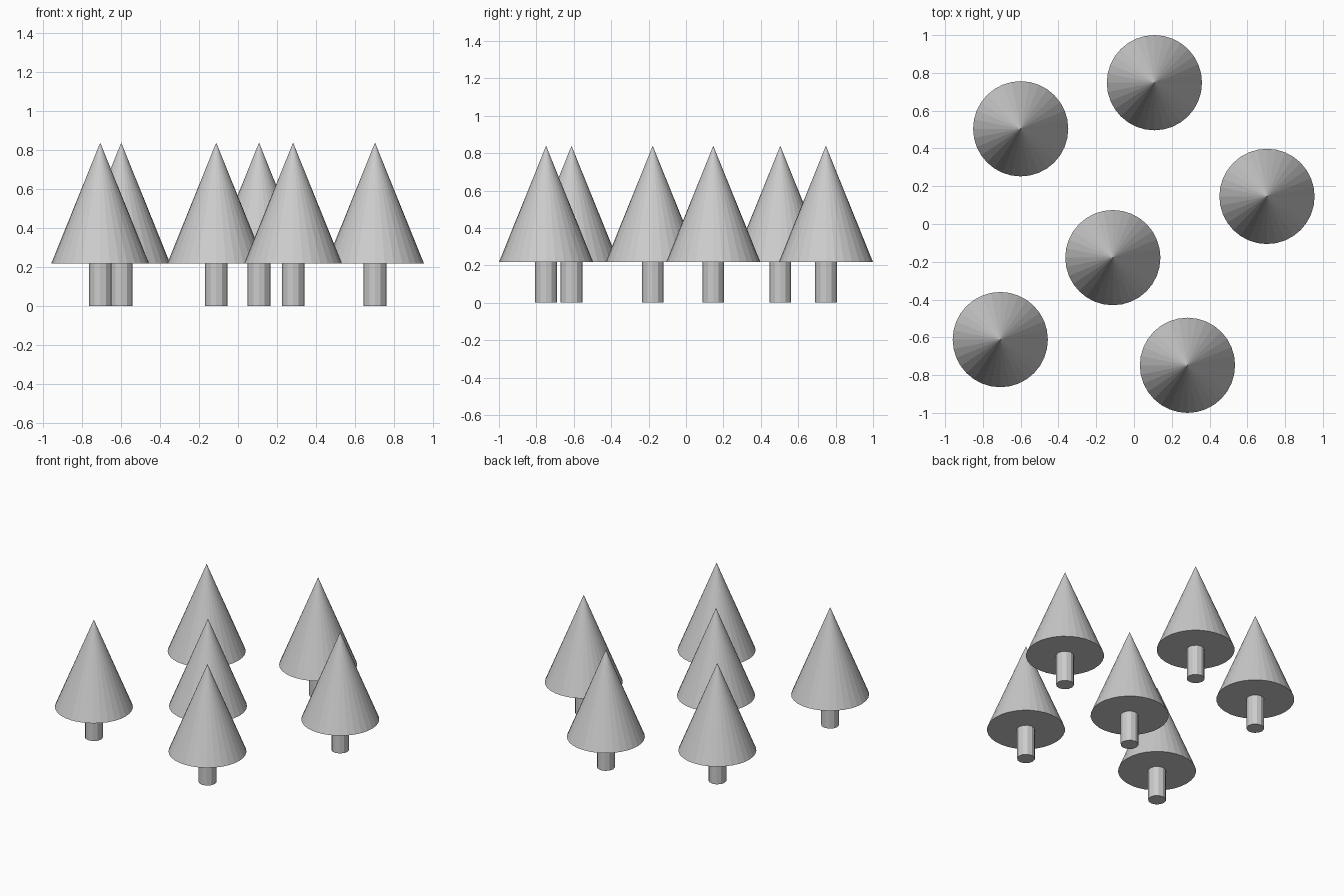
import bpy

if "Cube" in bpy.data.objects:
    bpy.data.objects.remove(bpy.data.objects["Cube"])

CONE_R, CONE_Z, TIP_Z = 0.252, 0.217, 0.839
TRUNK_R = 0.058

# Tree positions on the ground plane
spots = [(-0.60, 0.504), (0.108, 0.748), (0.704, 0.146),
         (-0.112, -0.178), (-0.708, -0.612), (0.283, -0.748)]


def add_tree(i, x, y):
    # Trunk: low-poly cylinder ending at the foliage base
    bpy.ops.mesh.primitive_cylinder_add(vertices=12, radius=TRUNK_R, depth=CONE_Z,
                                        location=(x, y, CONE_Z / 2))
    bpy.context.object.name = f"trunk_{i}"
    # Foliage: flat-shaded closed cone
    height = TIP_Z - CONE_Z
    bpy.ops.mesh.primitive_cone_add(vertices=32, radius1=CONE_R, radius2=0, depth=height,
                                    location=(x, y, CONE_Z + height / 2))
    bpy.context.object.name = f"foliage_{i}"


for i, (x, y) in enumerate(spots, 1):
    add_tree(i, x, y)
